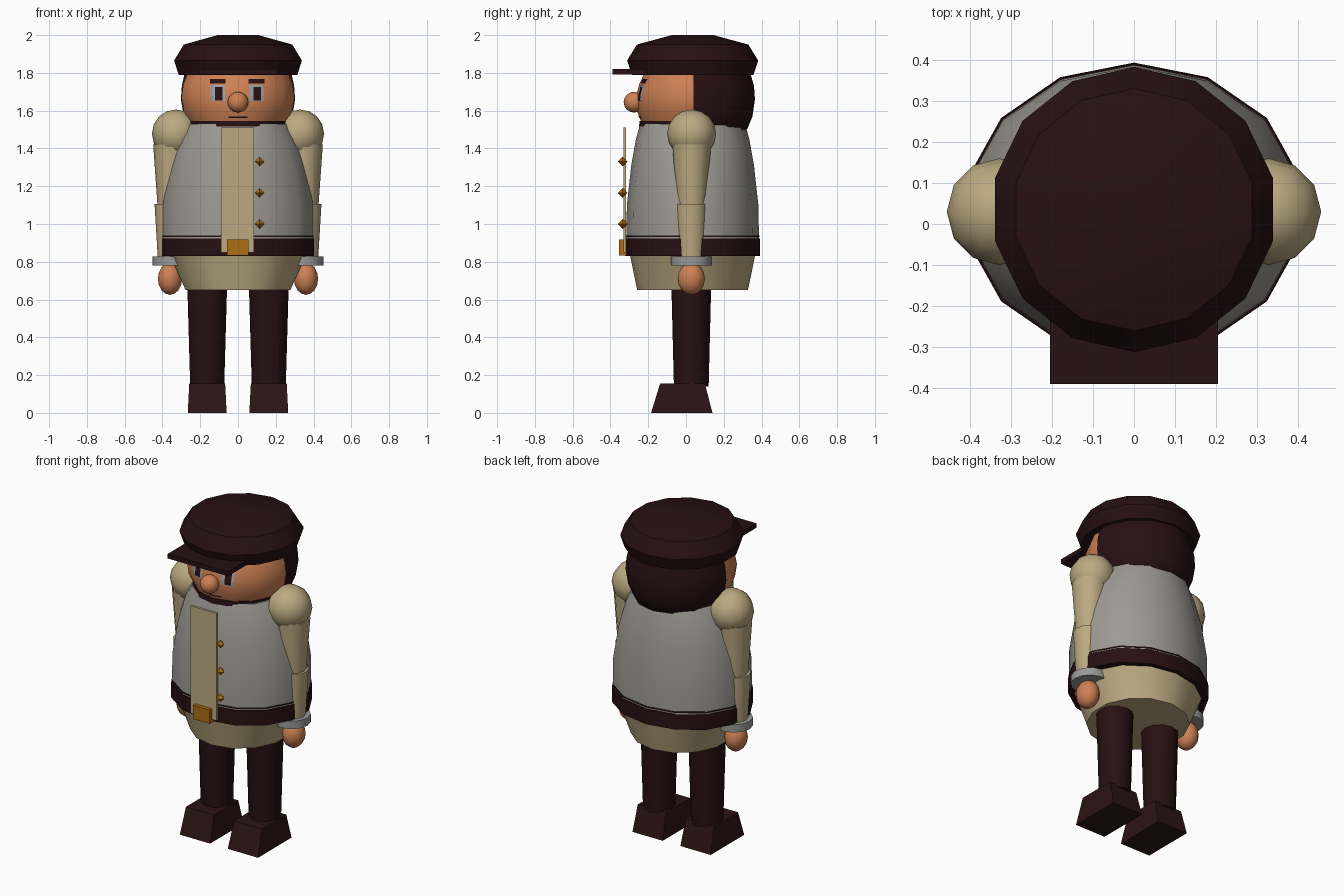
import bpy, bmesh, math
from mathutils import Vector
from mathutils.bvhtree import BVHTree

if "Cube" in bpy.data.objects:
    bpy.data.objects.remove(bpy.data.objects["Cube"])

CY = 0.035  # depth of the body axis


def material(name, rgb):
    m = bpy.data.materials.new(name)
    m.use_nodes = True
    m.diffuse_color = (*rgb, 1)
    m.node_tree.nodes["Principled BSDF"].inputs["Base Color"].default_value = (*rgb, 1)
    return m


DARK = material("dark brown", (0.02, 0.005, 0.006))
SHOE = material("shoe brown", (0.026, 0.007, 0.008))
GREY = material("vest grey", (0.34, 0.32, 0.29))
TAN = material("tan cloth", (0.50, 0.40, 0.22))
SKIN = material("skin", (0.62, 0.22, 0.09))
GOLD = material("gold", (0.42, 0.15, 0.006))
CUFF = material("cuff grey", (0.32, 0.32, 0.32))
WHITE = material("eye grey", (0.32, 0.36, 0.40))


def finish(bm, name, mat, smooth=True):
    bmesh.ops.recalc_face_normals(bm, faces=bm.faces)
    me = bpy.data.meshes.new(name)
    bm.to_mesh(me)
    bm.free()
    me.materials.append(mat)
    ob = bpy.data.objects.new(name, me)
    bpy.context.collection.objects.link(ob)
    if smooth:
        bpy.ops.object.select_all(action='DESELECT')
        ob.select_set(True)
        bpy.context.view_layer.objects.active = ob
        bpy.ops.object.shade_smooth_by_angle(angle=math.radians(35))
    return ob


def loft_mesh(rings, x=0, y=CY, sides=14):
    """Stack of capped elliptical rings, each (z, x radius, y radius)."""
    bm = bmesh.new()
    loops = []
    for z, rx, ry in rings:
        angles = [math.tau * i / sides for i in range(sides)]
        loops.append([bm.verts.new((x + rx * math.sin(a), y + ry * math.cos(a), z)) for a in angles])
    for low, high in zip(loops, loops[1:]):
        for i in range(sides):
            j = (i + 1) % sides
            bm.faces.new((low[i], low[j], high[j], high[i]))
    bm.faces.new(loops[0])
    bm.faces.new(loops[-1])
    return bm


def loft(name, mat, rings, **kw):
    return finish(loft_mesh(rings, **kw), name, mat)


def ball(name, mat, centre, radii, u=12, v=8, smooth=True):
    bm = bmesh.new()
    bmesh.ops.create_uvsphere(bm, u_segments=u, v_segments=v, radius=1)
    bmesh.ops.scale(bm, vec=radii, verts=bm.verts)
    bmesh.ops.translate(bm, vec=centre, verts=bm.verts)
    return finish(bm, name, mat, smooth)


def box(name, mat, low, high, top_inset=(0, 0, 0)):
    """Box between two corners; the top may shrink by (sides, front, back)."""
    low, high = Vector(low), Vector(high)
    bm = bmesh.new()
    bmesh.ops.create_cube(bm, size=1)
    side, front, back = top_inset
    for v in bm.verts:
        top, right, rear = v.co.z > 0, v.co.x > 0, v.co.y > 0
        v.co = [high[i] if v.co[i] > 0 else low[i] for i in range(3)]
        if top:
            v.co.x += -side if right else side
            v.co.y += -back if rear else front
    return finish(bm, name, mat, False)


# Head, kept for laying the painted features on it
head_rings = [(1.53, 0.255, 0.268), (1.6, 0.295, 0.295), (1.67, 0.307, 0.3),
              (1.74, 0.297, 0.283), (1.82, 0.265, 0.245)]
head_bm = loft_mesh(head_rings)
bmesh.ops.triangulate(head_bm, faces=head_bm.faces[:])
head_tree = BVHTree.FromBMesh(head_bm)
head_bm.free()
loft("head", SKIN, head_rings)


def face_plate(name, mat, x0, x1, z0, z1, lift):
    """Thin patch that follows the front of the head."""
    bm = bmesh.new()
    bmesh.ops.create_grid(bm, x_segments=6, y_segments=3, size=0.5)
    for v in bm.verts:
        x = x0 + (v.co.x + 0.5) * (x1 - x0)
        z = z0 + (v.co.y + 0.5) * (z1 - z0)
        hit = head_tree.ray_cast(Vector((x, -2, z)), Vector((0, 1, 0)))[0]
        v.co = (x, hit.y - lift, z)
    finish(bm, name, mat, False)


for name, x in (("right", -0.145), ("left", 0.06)):
    face_plate(name + "_eye", WHITE, x, x + 0.075, 1.65, 1.735, 0.003)
    face_plate(name + "_pupil", DARK, x + 0.023, x + 0.062, 1.655, 1.725, 0.006)
    face_plate(name + "_eyebrow", DARK, x - 0.004, x + 0.079, 1.745, 1.767, 0.006)
face_plate("mouth", DARK, -0.05, 0.05, 1.562, 1.57, 0.003)
ball("nose", SKIN, (0, -0.275, 1.645), (0.055, 0.055, 0.055))

# Hair is a rounded shell cut flat in front of the ears
bm = loft_mesh([(1.46, 0.2, 0.23), (1.5, 0.265, 0.288), (1.57, 0.295, 0.317),
                (1.66, 0.31, 0.33), (1.73, 0.305, 0.325), (1.8, 0.29, 0.305)])
cut = bmesh.ops.bisect_plane(bm, geom=bm.verts[:] + bm.edges[:] + bm.faces[:],
                             plane_co=(0, 0.04, 0), plane_no=(0, -1, 0), clear_outer=True)
bmesh.ops.holes_fill(bm, edges=[e for e in bm.edges if e.is_boundary])
finish(bm, "hair", DARK)

# Cap and peak
loft("cap", DARK, [(1.79, 0.322, 0.322), (1.865, 0.347, 0.347), (1.95, 0.295, 0.295),
                   (2.0, 0.11, 0.11)])
box("cap_peak", DARK, (-0.205, -0.39, 1.792), (0.205, -0.1, 1.82))

# Torso
loft("collar", DARK, [(1.515, 0.262, 0.284), (1.545, 0.266, 0.28)])
loft("vest", GREY, [(0.9, 0.408, 0.352), (1.1, 0.408, 0.348), (1.31, 0.37, 0.325),
                    (1.45, 0.325, 0.3), (1.53, 0.277, 0.278)])
loft("belt", DARK, [(0.83, 0.414, 0.358), (0.922, 0.414, 0.357)])
loft("belt_edge", DARK, [(0.93, 0.411, 0.355), (0.938, 0.411, 0.355)])
loft("tunic_skirt", TAN, [(0.65, 0.285, 0.293), (0.74, 0.325, 0.312), (0.84, 0.375, 0.332)])
box("front_panel", TAN, (-0.09, -0.332, 0.85), (0.086, -0.318, 1.51))
box("buckle", GOLD, (-0.058, -0.355, 0.832), (0.056, -0.315, 0.917))
for i in range(3):
    ball(f"button_{i + 1}", GOLD, (0.115, -0.335, 1.0 + i * 0.165), (0.026,) * 3, 4, 2, False)

# Limbs, mirrored left and right
for side, s in (("left", 1), ("right", -1)):
    ball(side + "_shoulder", TAN, (s * 0.328, 0.03, 1.478), (0.128, 0.13, 0.128), 12, 8)
    loft(side + "_upper_arm", TAN, [(1.08, 0.078, 0.078), (1.42, 0.102, 0.102)],
         x=s * 0.347, y=0.03, sides=12)
    loft(side + "_forearm", TAN, [(0.81, 0.066, 0.072), (1.107, 0.084, 0.084)],
         x=s * 0.358, y=0.028, sides=12)
    loft(side + "_cuff", CUFF, [(0.78, 0.107, 0.107), (0.828, 0.107, 0.107)],
         x=s * 0.345, y=0.028, sides=12)
    ball(side + "_hand", SKIN, (s * 0.36, 0.028, 0.71), (0.064, 0.072, 0.085), 12, 8)
    loft(side + "_leg", DARK, [(0.14, 0.09, 0.092), (0.7, 0.106, 0.106)],
         x=s * 0.163, y=0.028, sides=12)
    box(side + "_shoe", SHOE, (s * 0.163 - 0.103, -0.185, 0), (s * 0.163 + 0.103, 0.14, 0.155),
        (0.008, 0.048, 0.04))
